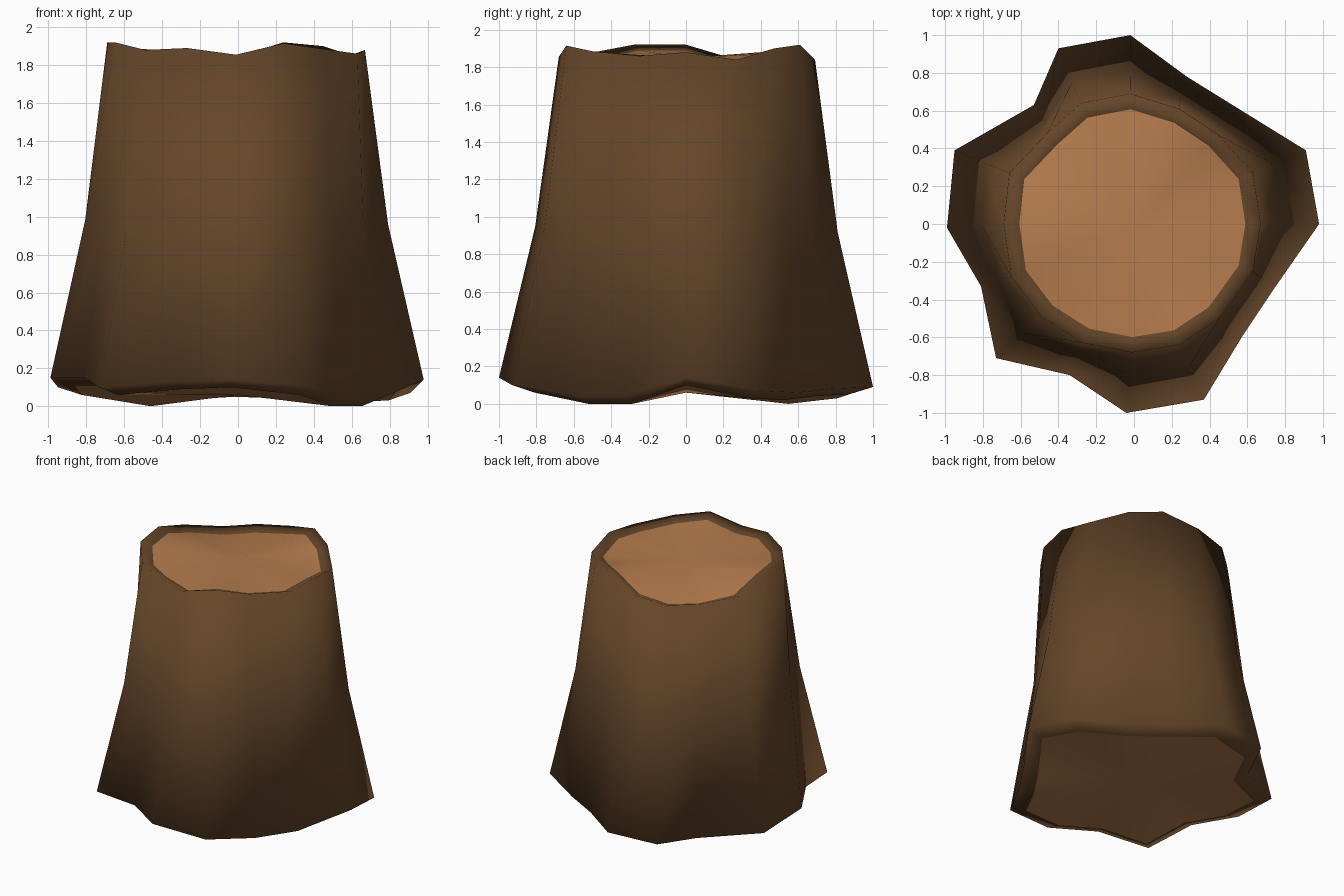
import bpy, bmesh

if "Cube" in bpy.data.objects:
    bpy.data.objects.remove(bpy.data.objects["Cube"])

def material(name, rgb):
    m = bpy.data.materials.new(name)
    m.diffuse_color = (*rgb, 1)
    m.use_nodes = True
    m.node_tree.nodes["Principled BSDF"].inputs["Base Color"].default_value = m.diffuse_color
    return m

# flared root outline and broken top rim, counter-clockwise from +x
ROOT = [(.98, 0, .14), (.91, .39, .07), (.57, .60, .06), (.28, .78, .08),
        (-.02, 1, .09), (-.40, .93, .07), (-.53, .63, .04), (-.95, .39, .10),
        (-.99, -.02, .15), (-.81, -.33, .15), (-.73, -.71, .10), (-.34, -.80, .13),
        (-.04, -1, .14), (.37, -.93, .10), (.57, -.60, .04), (.75, -.33, .04)]
RIM = [(.67, 0, 1.88), (.63, .27, 1.84), (.45, .47, 1.90), (.24, .61, 1.92),
       (-.02, .69, 1.84), (-.28, .64, 1.805), (-.46, .48, 1.80), (-.66, .27, 1.84),
       (-.69, 0, 1.92), (-.65, -.28, 1.92), (-.49, -.49, 1.88), (-.27, -.63, 1.89),
       (-.01, -.68, 1.855), (.24, -.64, 1.915), (.45, -.50, 1.885), (.63, -.25, 1.86)]

def scaled(ring, s, dz):
    return [(x * s, y * s, z + dz) for x, y, z in ring]

# trunk narrows quickly above the roots
waist = [((a[0] + b[0]) * .48, (a[1] + b[1]) * .48, (a[2] + b[2]) * .475)
         for a, b in zip(ROOT, RIM)]
rings = [scaled(ROOT, .87, -.04), ROOT, waist, RIM, scaled(RIM, .88, -.03)]

bm = bmesh.new()
loops = [[bm.verts.new(p) for p in r] for r in rings]
n = len(ROOT)
base = bm.verts.new((0, 0, .06))
heart = bm.verts.new((0, 0, 1.85))
for i in range(n):
    j = (i + 1) % n
    # bark wall, rolled over at both ends
    for lo, hi in zip(loops, loops[1:]):
        bm.faces.new((lo[i], lo[j], hi[j], hi[i]))
    # cut wood on the underside and top
    bm.faces.new((loops[0][j], loops[0][i], base)).material_index = 1
    bm.faces.new((loops[-1][i], loops[-1][j], heart)).material_index = 1

# smooth shading, with a crease where bark meets wood
for f in bm.faces:
    f.smooth = True
for e in bm.edges:
    e.smooth = len({f.material_index for f in e.link_faces}) == 1

mesh = bpy.data.meshes.new("tree_stump")
bm.to_mesh(mesh)
bm.free()
mesh.materials.append(material("dark bark", (.128, .060, .022)))
mesh.materials.append(material("cut wood", (.46, .20, .075)))
stump = bpy.data.objects.new("tree_stump", mesh)
bpy.context.collection.objects.link(stump)
